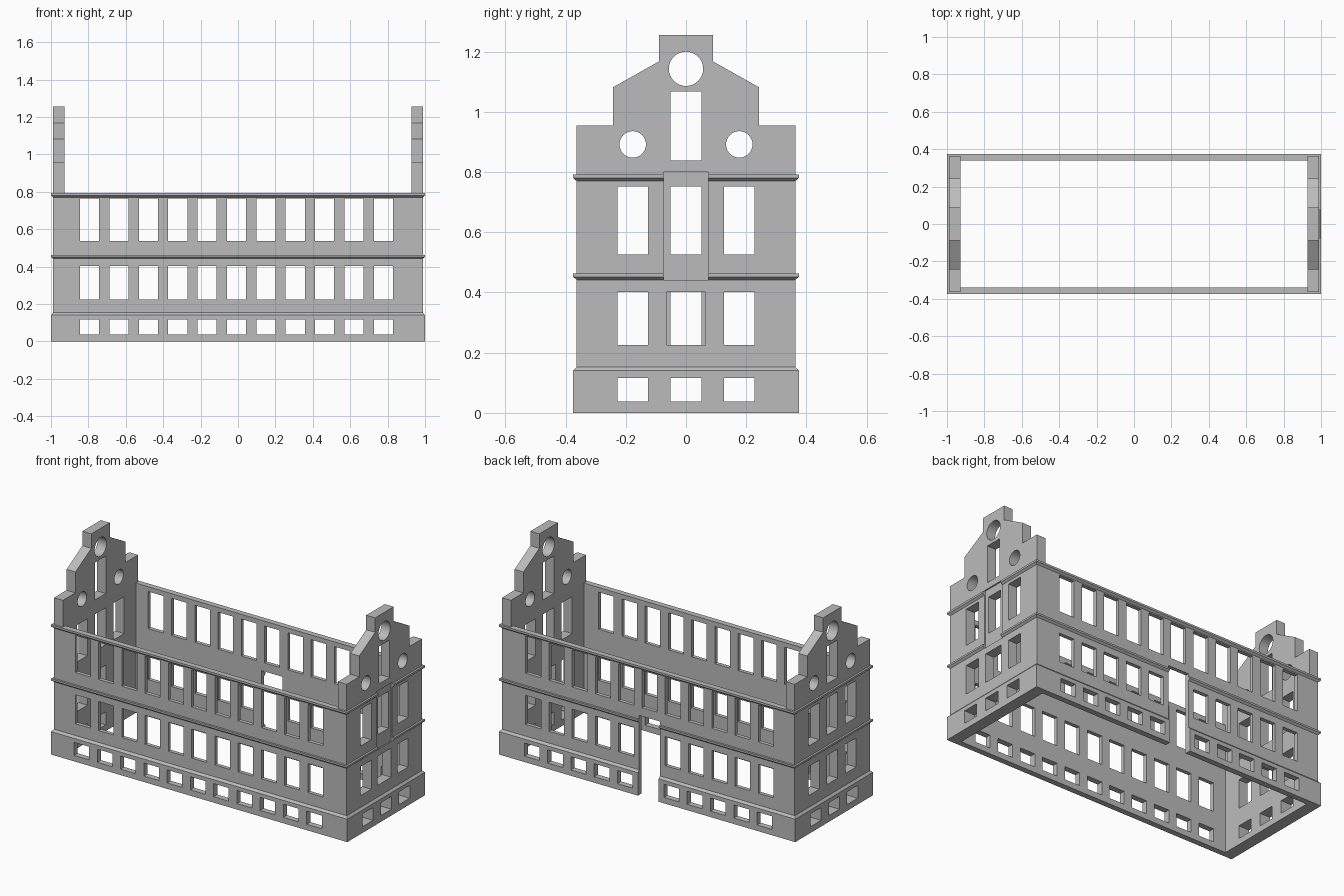
import bpy, bmesh, math

cube = bpy.data.objects.get("Cube")
if cube:
    bpy.data.objects.remove(cube, do_unlink=True)

stone = bpy.data.materials.new("plain_grey")
stone.use_nodes = True
stone.diffuse_color = (0.5, 0.5, 0.5, 1)
stone.node_tree.nodes["Principled BSDF"].inputs["Base Color"].default_value = (0.5, 0.5, 0.5, 1)

WX, WY = 0.988, 0.363       # outer wall faces
IX, IY = 0.928, 0.34        # inner wall faces
TOP = 0.792                 # top of the long walls
OUT = 0.012                 # projection of mouldings
ROW_X = [-0.008 + 0.157 * i for i in range(-5, 6)]
END_Y = (-0.177, 0, 0.177)
HALF = 0.051                # half width of a window


def to_object(name, bm):
    bmesh.ops.recalc_face_normals(bm, faces=bm.faces)
    mesh = bpy.data.meshes.new(name)
    bm.to_mesh(mesh)
    bm.free()
    mesh.materials.append(stone)
    obj = bpy.data.objects.new(name, mesh)
    bpy.context.collection.objects.link(obj)
    return obj


def add_box(bm, x0, x1, y0, y1, z0, z1):
    verts = bmesh.ops.create_cube(bm, size=1)["verts"]
    for v in verts:
        v.co = (x1 if v.co.x > 0 else x0,
                y1 if v.co.y > 0 else y0,
                z1 if v.co.z > 0 else z0)


def add_prism(bm, outline, x0, x1):
    """Extrude a (y, z) outline along x."""
    face = bm.faces.new([bm.verts.new((x0, y, z)) for y, z in outline])
    ext = bmesh.ops.extrude_face_region(bm, geom=[face])["geom"]
    moved = [g for g in ext if isinstance(g, bmesh.types.BMVert)]
    bmesh.ops.translate(bm, verts=moved, vec=(x1 - x0, 0, 0))


def cut(obj, cutter):
    mod = obj.modifiers.new("openings", "BOOLEAN")
    mod.operation = "DIFFERENCE"
    mod.solver = "EXACT"
    mod.object = cutter
    cutter.hide_render = True
    bpy.context.view_layer.update()
    graph = bpy.context.evaluated_depsgraph_get()
    mesh = bpy.data.meshes.new_from_object(obj.evaluated_get(graph))
    obj.modifiers.clear()
    obj.data = mesh


# Four walls with plinth and two string mouldings, lofted as one ring
def ring(bm, x, y, z):
    return [bm.verts.new((sx * x, sy * y, z))
            for sx, sy in ((-1, -1), (1, -1), (1, 1), (-1, 1))]


bm = bmesh.new()
section = [(0, OUT), (0.14, OUT), (0.153, 0),
           (0.442, 0), (0.452, OUT), (0.463, OUT), (0.463, 0),
           (0.77, 0), (0.78, OUT), (TOP, OUT)]
loops = [ring(bm, WX + o, WY + o, z) for z, o in section]
loops += [ring(bm, IX, IY, TOP), ring(bm, IX, IY, 0)]
for a, b in zip(loops, loops[1:] + loops[:1]):
    for i in range(4):
        j = (i + 1) % 4
        bm.faces.new((a[i], a[j], b[j], b[i]))
walls = to_object("walls", bm)

# Stepped gables on both ends
half_outline = [(WY, TOP), (WY, 0.955), (0.242, 0.955),
                (0.242, 1.082), (0.089, 1.168), (0.089, 1.256)]
outline = half_outline + [(-y, z) for y, z in reversed(half_outline)]
gables = []
for name, side in (("gable_left", 1), ("gable_right", -1)):
    bm = bmesh.new()
    add_prism(bm, outline, side * IX, side * WX)
    gables.append(to_object(name, bm))

# Window openings in the long walls; the doorway takes the middle of the back
bm = bmesh.new()
for side in (-1, 1):
    y0, y1 = sorted((side * 0.3, side * 0.45))
    for i, x in enumerate(ROW_X):
        for z0, z1 in ((0.036, 0.116), (0.225, 0.402), (0.537, 0.763)):
            if side == 1 and i == 5 and z0 < 0.5:
                continue
            add_box(bm, x - HALF, x + HALF, y0, y1, z0, z1)
add_box(bm, ROW_X[5] - 0.07, ROW_X[5] + 0.07, 0.3, 0.45, -0.1, 0.485)

# Window openings in the end walls
for side in (-1, 1):
    x0, x1 = sorted((side * 0.85, side * 1.1))
    for y in END_Y:
        for z0, z1 in ((0.038, 0.116), (0.225, 0.402), (0.527, 0.752)):
            wide = side == 1 and y == 0 and 0.2 < z0 < 0.3
            h = 0.065 if wide else HALF
            add_box(bm, x0, x1, y - h, y + h, z0, z1)
wall_cutter = to_object("wall_openings", bm)
cut(walls, wall_cutter)

# Gable openings: tall window, large round light, two small round lights
bm = bmesh.new()


def disc(y, z, r):
    return [(y + r * math.cos(math.tau * k / 32), z + r * math.sin(math.tau * k / 32))
            for k in range(32)]


for side in (-1, 1):
    a, b = side * 0.85, side * 1.1
    add_prism(bm, disc(0, 1.143, 0.057), a, b)
    for y in (-0.177, 0.177):
        add_prism(bm, disc(y, 0.892, 0.044), a, b)
    x0, x1 = sorted((a, b))
    add_box(bm, x0, x1, -HALF, HALF, 0.839, 1.067)
gable_cutter = to_object("gable_openings", bm)

# Shallow panel interrupting the mouldings on one end
bm = bmesh.new()
add_box(bm, 0.98, 1.1, -0.075, 0.075, 0.441, 0.8)
panel_cutter = to_object("panel_recess", bm)

cut(walls, panel_cutter)
for g in gables:
    cut(g, gable_cutter)
cut(gables[0], panel_cutter)

for c in (wall_cutter, gable_cutter, panel_cutter):
    bpy.data.objects.remove(c, do_unlink=True)
